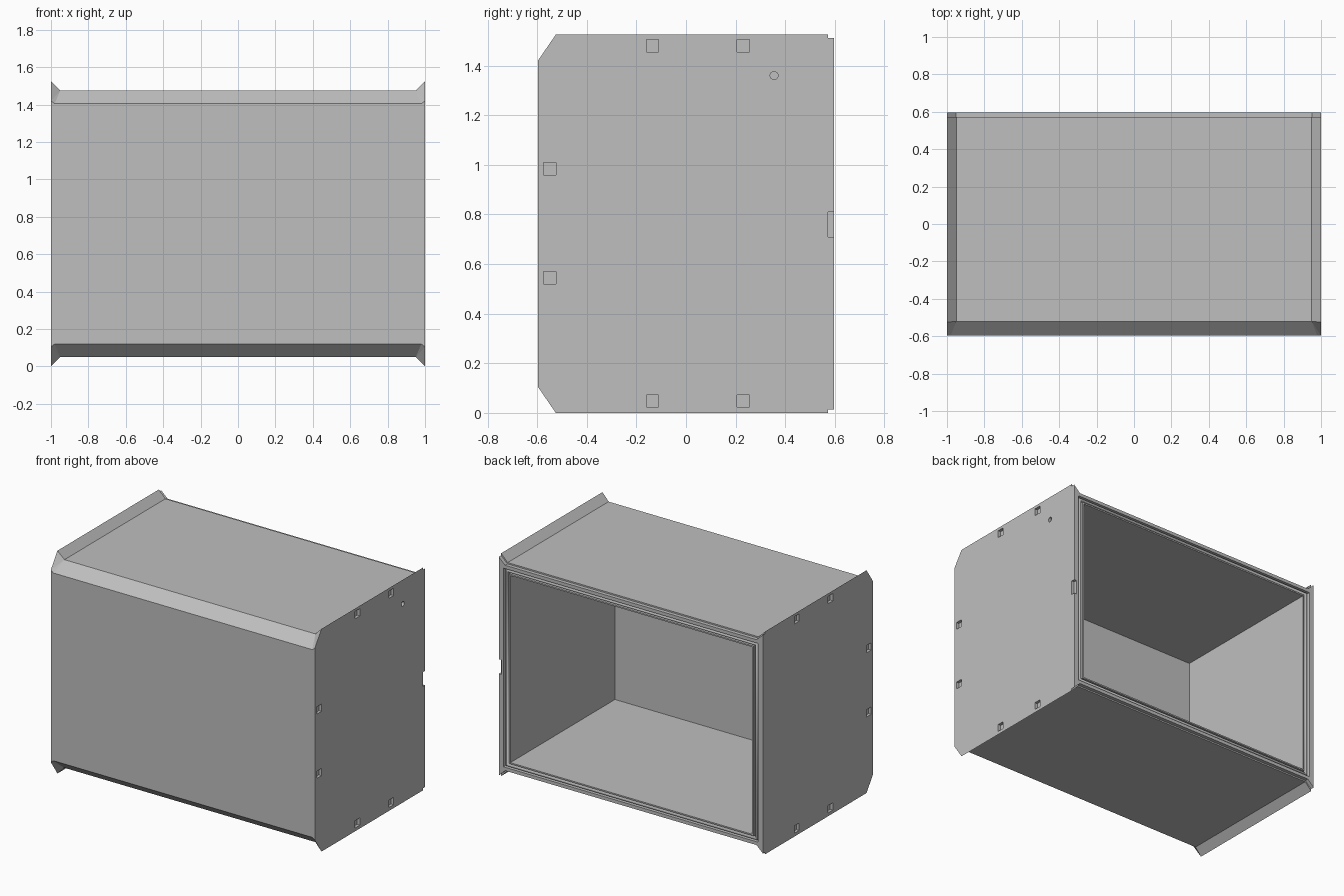
import bpy, bmesh, math
from mathutils import Matrix, Vector

old = bpy.data.objects.get("Cube")
if old:
    bpy.data.objects.remove(old, do_unlink=True)

grey = bpy.data.materials.new("light_grey")
grey.use_nodes = True
colour = (0.52, 0.52, 0.52, 1)
grey.diffuse_color = colour
grey.node_tree.nodes["Principled BSDF"].inputs["Base Color"].default_value = colour

FRONT, BACK, SEAT = -0.597, 0.597, 0.572   # front face, rear face, frame seat
MID = 0.7625                               # mid height


def make(name, bm):
    bmesh.ops.recalc_face_normals(bm, faces=bm.faces)
    mesh = bpy.data.meshes.new(name)
    bm.to_mesh(mesh)
    bm.free()
    mesh.materials.append(grey)
    ob = bpy.data.objects.new(name, mesh)
    bpy.context.collection.objects.link(ob)
    return ob


def box(bm, lo, hi):
    lo, hi = Vector(lo), Vector(hi)
    size = Matrix.Diagonal((*(hi - lo), 1))
    bmesh.ops.create_cube(bm, size=1, matrix=Matrix.Translation((lo + hi) / 2) @ size)


def cut(ob, bm):
    tool = make("cutter", bm)
    tool.hide_render = True
    mod = ob.modifiers.new("cut", "BOOLEAN")
    mod.operation, mod.solver, mod.object = "DIFFERENCE", "EXACT", tool
    bpy.context.view_layer.update()
    graph = bpy.context.evaluated_depsgraph_get()
    mesh = bpy.data.meshes.new_from_object(ob.evaluated_get(graph))
    ob.modifiers.clear()
    ob.data = mesh
    bpy.data.objects.remove(tool, do_unlink=True)


# Cabinet body: flared side outlines lofted to the narrower middle
def half(points):
    return points + [(x, y, 2 * MID - z) for x, y, z in reversed(points)]


side = half([(1, FRONT, 0.105), (1, -0.525, 0), (1, SEAT, 0)])
inner = half([(0.98, FRONT, 0.12), (0.95, -0.52, 0.05), (0.95, SEAT, 0.05)])
bm = bmesh.new()
rings = []
for s, outline in ((-1, side), (-1, inner), (1, inner), (1, side)):
    rings.append([bm.verts.new((s * x, y, z)) for x, y, z in outline])
for a, b in zip(rings, rings[1:]):
    for i in range(len(a)):
        j = (i + 1) % len(a)
        bm.faces.new((a[i], a[j], b[j], b[i]))
bm.faces.new(rings[0])
bm.faces.new(rings[-1])
bmesh.ops.triangulate(bm, faces=[f for f in bm.faces if f.calc_area() < 0.02])
body = make("cabinet_body", bm)

# Inner cavity, side latch pockets and a small round hole
bm = bmesh.new()
box(bm, (-0.916, -0.54, 0.122), (0.916, 0.7, 1.403))
pockets = [(y, z) for y in (-0.135, 0.23) for z in (0.048, 1.48)]
pockets += [(-0.55, 0.545), (-0.55, 0.985)]
for s in (-1, 1):
    for y, z in pockets:
        box(bm, (s * 1.01 - 0.03, y - 0.025, z - 0.025),
            (s * 1.01 + 0.03, y + 0.025, z + 0.025))
bmesh.ops.create_cone(bm, cap_ends=True, segments=24, radius1=0.016, radius2=0.016,
                      depth=0.06, matrix=Matrix.Translation((1, 0.355, 1.36))
                      @ Matrix.Rotation(math.pi / 2, 4, "Y"))
cut(body, bm)

# Rear frame: flared outline, open middle, notch on one side
corner = [(1, 0.748), (0.952, 0.703)]
outline = []
for sx, sz in ((1, 1), (-1, 1), (-1, -1), (1, -1)):
    pts = corner if sx == sz else corner[::-1]
    outline += [(sx * x, MID + sz * z) for x, z in pts]
bm = bmesh.new()
face = bm.faces.new([bm.verts.new((x, SEAT, z)) for x, z in outline])
new = bmesh.ops.extrude_face_region(bm, geom=[face])["geom"]
bmesh.ops.translate(bm, vec=(0, BACK - SEAT, 0),
                    verts=[v for v in new if isinstance(v, bmesh.types.BMVert)])
frame = make("rear_frame", bm)
bm = bmesh.new()
box(bm, (-0.965, 0.5, MID - 0.68), (0.965, 0.7, MID + 0.68))
box(bm, (0.98, 0.5, 0.71), (1.1, 0.7, 0.81))
cut(frame, bm)

# Thin lip around the opening
bm = bmesh.new()
box(bm, (-0.925, SEAT - 0.002, MID - 0.65), (0.925, BACK - 0.005, MID + 0.65))
lip = make("opening_lip", bm)
bm = bmesh.new()
box(bm, (-0.916, 0.5, 0.122), (0.916, 0.7, 1.403))
cut(lip, bm)

# Rounded seal in the groove between lip and frame
curve = bpy.data.curves.new("door_seal", "CURVE")
curve.dimensions = "3D"
curve.bevel_depth = 0.015
curve.bevel_resolution = 3
line = curve.splines.new("POLY")
line.points.add(3)
for p, (sx, sz) in zip(line.points, ((1, 1), (-1, 1), (-1, -1), (1, -1))):
    p.co = (sx * 0.945, SEAT + 0.006, MID + sz * 0.665, 1)
line.use_cyclic_u = True
curve.materials.append(grey)
seal = bpy.data.objects.new("door_seal", curve)
bpy.context.collection.objects.link(seal)
